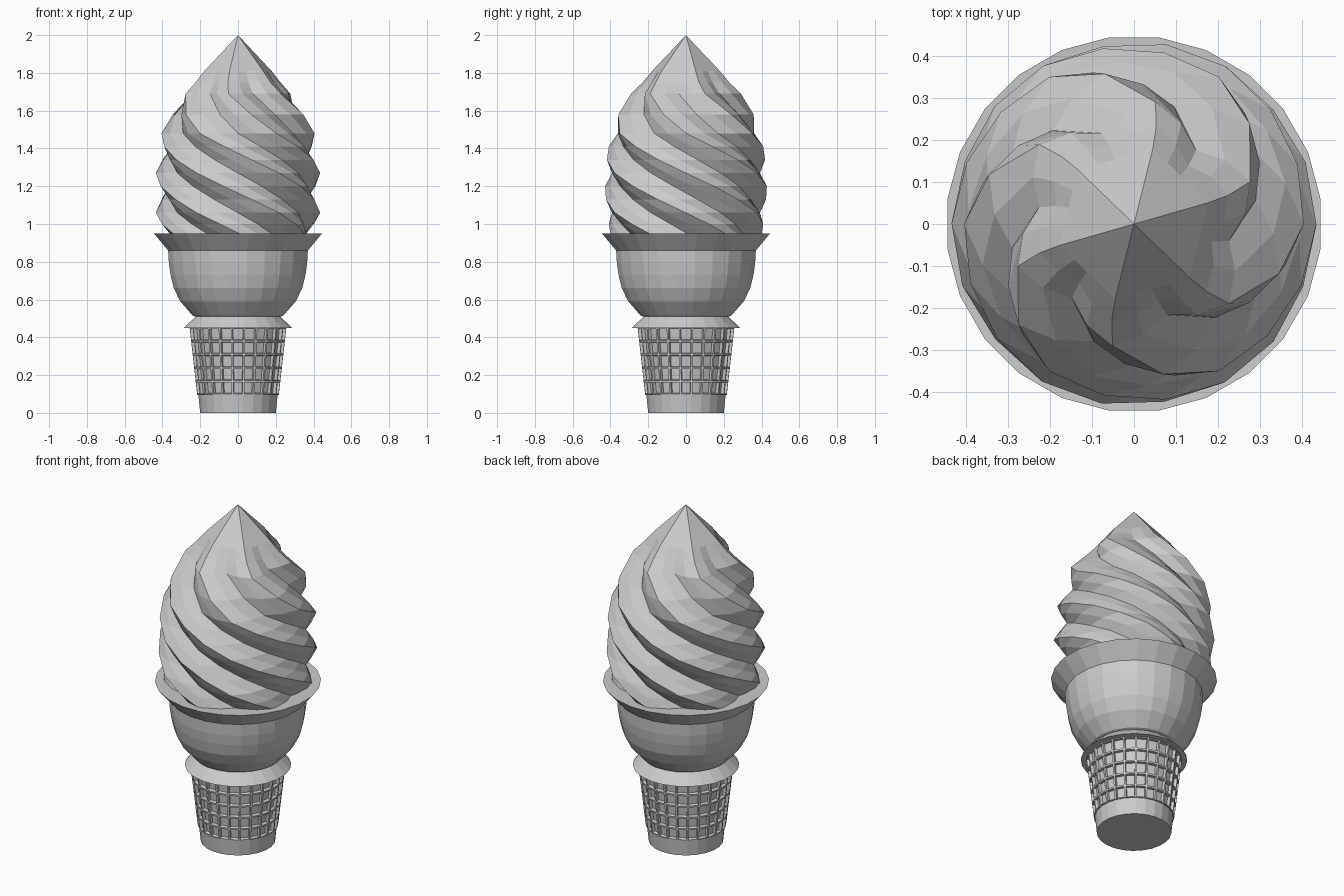
import bpy, bmesh, math

if "Cube" in bpy.data.objects:
    bpy.data.objects.remove(bpy.data.objects["Cube"])

SIDES = 24


def finish(bm, name):
    bmesh.ops.recalc_face_normals(bm, faces=bm.faces)
    mesh = bpy.data.meshes.new(name)
    bm.to_mesh(mesh)
    bm.free()
    obj = bpy.data.objects.new(name, mesh)
    bpy.context.collection.objects.link(obj)
    return obj


def skin(bm, rings):
    faces = []
    for lo, hi in zip(rings, rings[1:]):
        n = len(lo)
        for i in range(n):
            j = (i + 1) % n
            faces.append(bm.faces.new((lo[i], lo[j], hi[j], hi[i])))
    return faces


def lathe(bm, profile):
    rings = []
    for r, z in profile:
        angs = [math.tau * (i + 0.5) / SIDES for i in range(SIDES)]
        rings.append([bm.verts.new((r * math.cos(a), r * math.sin(a), z)) for a in angs])
    return rings, skin(bm, rings)


# Solid foot of the wafer cone
bm = bmesh.new()
rings, _ = lathe(bm, [(0.202, 0), (0.212, 0.10)])
bm.faces.new(rings[0])
bm.faces.new(rings[1])
finish(bm, "cone_foot")

# Waffle grid: each panel inset and pushed inward
bm = bmesh.new()
rows = 5
profile = [(0.218 + 0.04 * k / rows, 0.095 + 0.355 * k / rows) for k in range(rows + 1)]
rings, panels = lathe(bm, profile)
bm.faces.new(rings[0])
bmesh.ops.recalc_face_normals(bm, faces=bm.faces)
bmesh.ops.inset_individual(bm, faces=panels, thickness=0.007, depth=0)
bmesh.ops.inset_individual(bm, faces=panels, thickness=0.004, depth=-0.017)
finish(bm, "waffle_grid")

# Collar, bowl and flared rim with a flat lip
bm = bmesh.new()
lathe(bm, [(0.24, 0.45), (0.288, 0.45), (0.227, 0.51), (0.242, 0.515), (0.308, 0.59),
           (0.343, 0.66), (0.36, 0.73), (0.369, 0.79), (0.373, 0.86), (0.449, 0.95),
           (0.34, 0.945)])
finish(bm, "cone_bowl")

# Twisted six-lobed soft ice: height, ridge radius, valley depth
bm = bmesh.new()
levels = [(0.93, 0.40, 0.15), (1.0, 0.42, 0.15), (1.06, 0.435, 0.15), (1.13, 0.43, 0.15),
          (1.20, 0.435, 0.15), (1.27, 0.435, 0.15), (1.34, 0.425, 0.15), (1.41, 0.415, 0.15),
          (1.48, 0.405, 0.17), (1.58, 0.365, 0.19), (1.69, 0.295, 0.22), (1.75, 0.235, 0.19),
          (1.81, 0.185, 0.134)]
upper_twist = {1.58: 11, 1.69: -10, 1.75: -13, 1.81: -14}
share = [0.0, 0.45, 1.0, 0.45]
rings = []
for z, r, depth in levels:
    ridge = upper_twist.get(z, 30 - (z - 1.48) * 285) - 90
    ring = []
    for i in range(24):
        a = math.radians(ridge + 15 * i)
        s = 0.77 if z > 1.8 and i % 2 else share[i % 4]
        rr = r * (1 - depth * s)
        ring.append(bm.verts.new((rr * math.cos(a), rr * math.sin(a), z)))
    rings.append(ring)
skin(bm, rings)
# Six-sided pointed tip
tip = bm.verts.new((0, 0, 2.0))
for i in range(24):
    bm.faces.new((rings[-1][i], rings[-1][(i + 1) % 24], tip))
bm.faces.new(rings[0])
finish(bm, "ice_cream_swirl")
